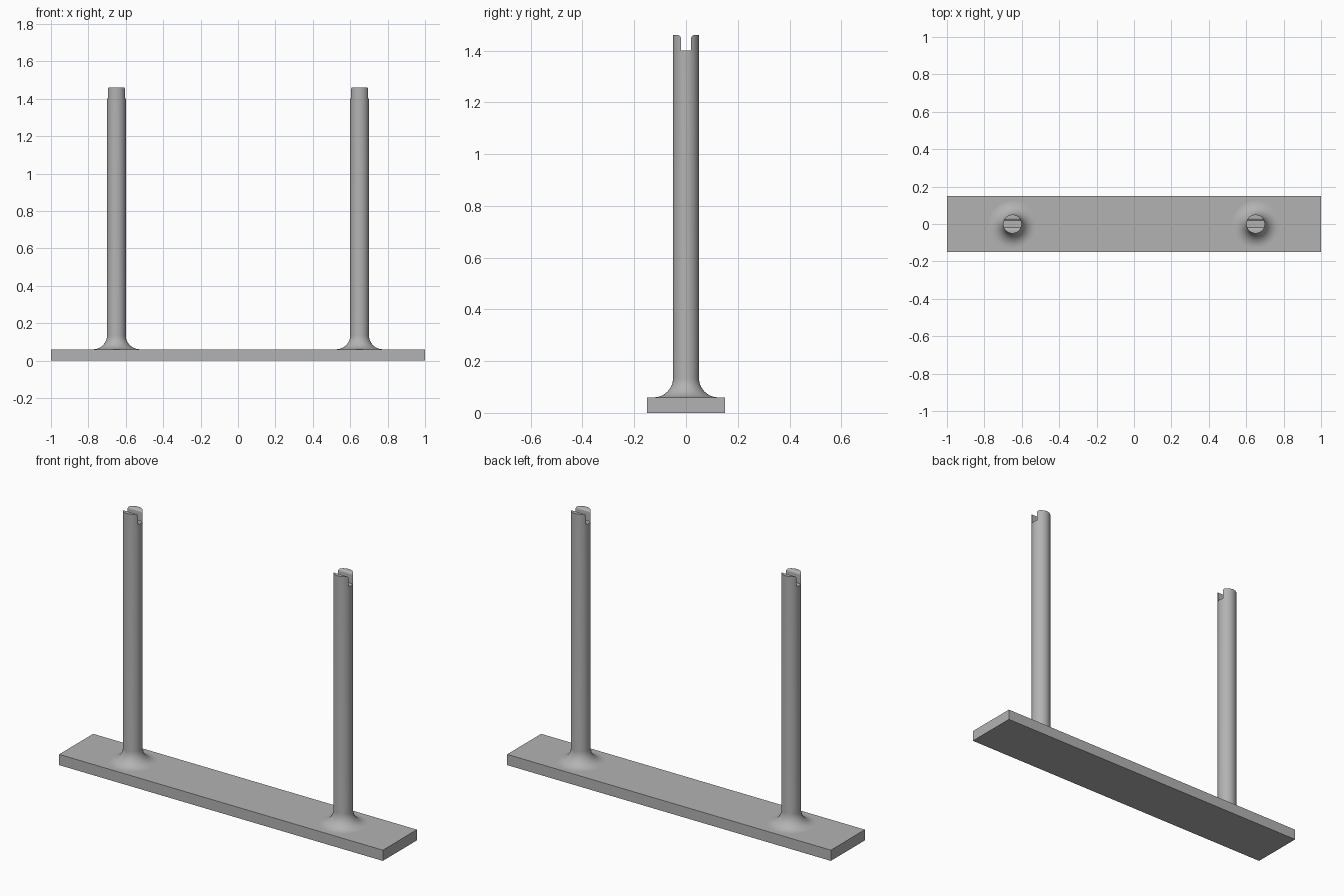
import bpy, bmesh, math

if "Cube" in bpy.data.objects:
    bpy.data.objects.remove(bpy.data.objects["Cube"])

BASE_TOP, POST_TOP, POST_R, FLARE = 0.06, 1.46, 0.05, 0.075
SLOT_HALF, SLOT_FLOOR, LIP = 0.02, 1.40, 0.012

grey = bpy.data.materials.new("grey")
grey.diffuse_color = (0.45, 0.45, 0.45, 1)
grey.use_nodes = True
grey.node_tree.nodes["Principled BSDF"].inputs["Base Color"].default_value = grey.diffuse_color


def finish(bm, name):
    bmesh.ops.recalc_face_normals(bm, faces=bm.faces[:])
    mesh = bpy.data.meshes.new(name)
    bm.to_mesh(mesh)
    bm.free()
    mesh.materials.append(grey)
    ob = bpy.data.objects.new(name, mesh)
    bpy.context.collection.objects.link(ob)
    return ob


def arc(cx, cz, r, a0, a1, n):
    angles = [math.radians(a0 + (a1 - a0) * i / n) for i in range(n + 1)]
    return [(cx + r * math.cos(a), cz + r * math.sin(a)) for a in angles]


# Base plank
bm = bmesh.new()
bmesh.ops.create_cube(bm, size=1)
for v in bm.verts:
    v.co = (v.co.x * 2, v.co.y * 0.3, (v.co.z + 0.5) * BASE_TOP)
finish(bm, "base_plank")


def make_post(x, name):
    # Lathed post with a concave flared foot, sunk slightly into the base
    profile = [(0, BASE_TOP - 0.01), (POST_R + FLARE, BASE_TOP - 0.01)]
    profile += arc(POST_R + FLARE, BASE_TOP + FLARE, FLARE, 270, 180, 12)
    profile += [(POST_R, POST_TOP), (0, POST_TOP)]
    bm = bmesh.new()
    verts = [bm.verts.new((r, 0, z)) for r, z in profile]
    edges = [bm.edges.new(pair) for pair in zip(verts, verts[1:])]
    bmesh.ops.spin(bm, geom=verts + edges, cent=(0, 0, 0), axis=(0, 0, 1),
                   angle=math.tau, steps=48)
    bmesh.ops.remove_doubles(bm, verts=bm.verts[:], dist=1e-5)
    post = finish(bm, name)
    post.location.x = x

    # Slot cutter, opening out at the top to round the prongs' inner lips
    right = [(SLOT_HALF, SLOT_FLOOR)]
    right += arc(SLOT_HALF + LIP, POST_TOP - LIP, LIP, 180, 90, 6)
    right += [(SLOT_HALF + LIP, POST_TOP + 0.05)]
    outline = right + [(-y, z) for y, z in reversed(right)]
    bm = bmesh.new()
    face = bm.faces.new([bm.verts.new((-0.1, y, z)) for y, z in outline])
    ext = bmesh.ops.extrude_face_region(bm, geom=[face])
    moved = [g for g in ext["geom"] if isinstance(g, bmesh.types.BMVert)]
    bmesh.ops.translate(bm, verts=moved, vec=(0.2, 0, 0))
    cutter = finish(bm, name + "_slot_cutter")
    cutter.location.x = x
    cutter.hide_render = True

    # Cut the slot and smooth the round surfaces
    mod = post.modifiers.new("slot", "BOOLEAN")
    mod.operation, mod.solver, mod.object = "DIFFERENCE", "EXACT", cutter
    bpy.context.view_layer.objects.active = post
    post.select_set(True)
    bpy.ops.object.modifier_apply(modifier=mod.name)
    bpy.data.objects.remove(cutter)
    bpy.ops.object.shade_smooth_by_angle(angle=math.radians(30))
    post.select_set(False)


make_post(-0.65, "left_post")
make_post(0.65, "right_post")
